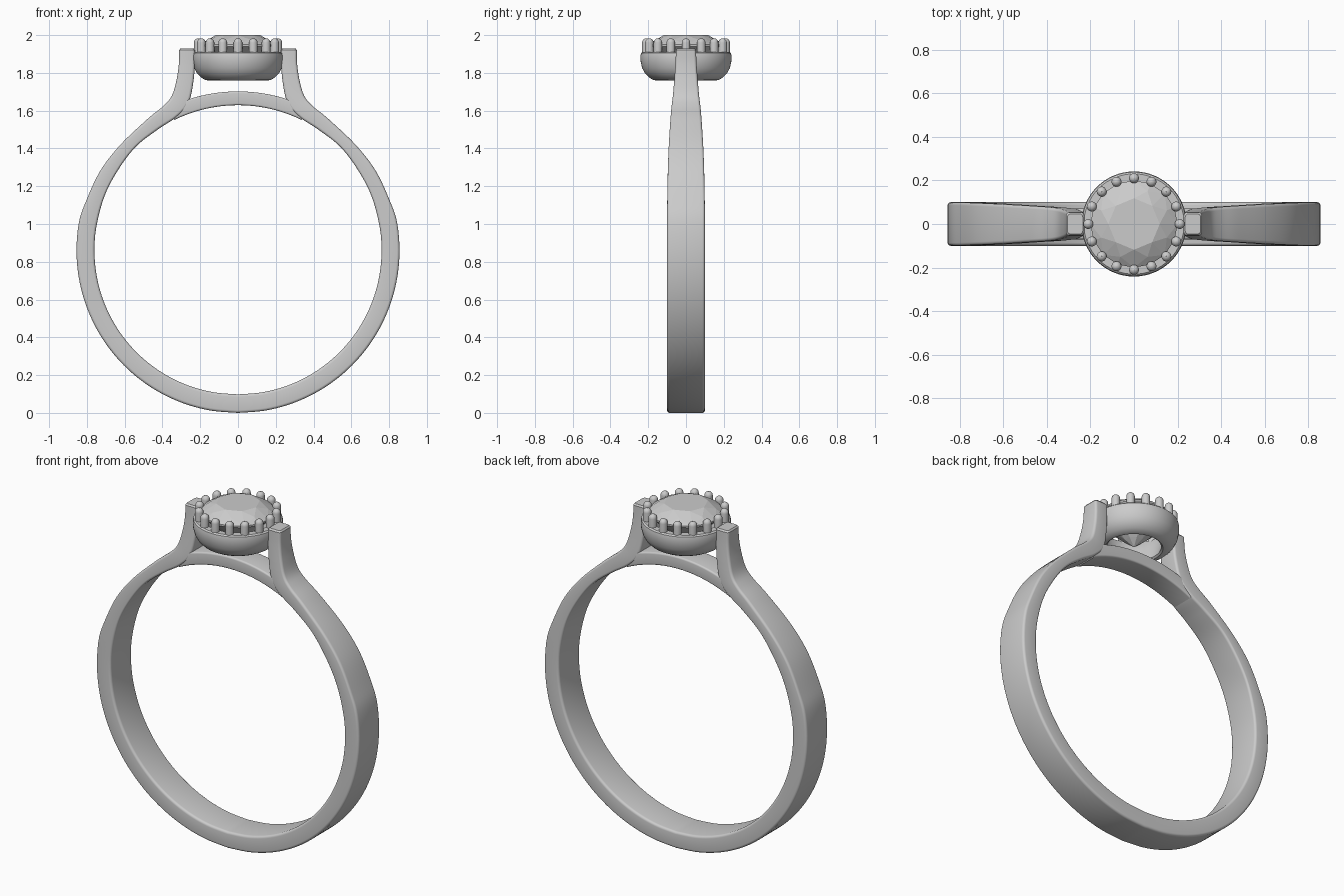
import bpy, bmesh
from math import sin, cos, pi, radians
from mathutils import Vector

if "Cube" in bpy.data.objects:
    bpy.data.objects.remove(bpy.data.objects["Cube"])

CZ = 0.86          # centre height of the finger hole


def finish(name, bm, smooth=True, angle=35):
    bmesh.ops.recalc_face_normals(bm, faces=bm.faces)
    me = bpy.data.meshes.new(name)
    bm.to_mesh(me)
    bm.free()
    ob = bpy.data.objects.new(name, me)
    bpy.context.collection.objects.link(ob)
    if smooth:
        bpy.ops.object.select_all(action='DESELECT')
        ob.select_set(True)
        bpy.context.view_layer.objects.active = ob
        bpy.ops.object.shade_smooth_by_angle(angle=radians(angle))
    return ob


def rounded_section(outer, inner, hw, r=0.014, seg=4):
    """Rounded rectangle between an outer and inner point, half width hw along y."""
    o, i = Vector((outer[0], 0, outer[1])), Vector((inner[0], 0, inner[1]))
    mid, half = (o + i) / 2, (o - i).length / 2
    d = (o - i).normalized()
    pts = []
    for k, (sy, sn) in enumerate([(1, 1), (-1, 1), (-1, -1), (1, -1)]):
        for s in range(seg + 1):
            a = pi / 2 * (k + s / seg)
            y = sy * (hw - r) + r * cos(a)
            n = sn * (half - r) + r * sin(a)
            pts.append(mid + d * n + Vector((0, y, 0)))
    return pts


def loft(name, sections):
    bm = bmesh.new()
    rings = [[bm.verts.new(p) for p in s] for s in sections]
    n = len(rings[0])
    for a, b in zip(rings, rings[1:]):
        for j in range(n):
            bm.faces.new((a[j], a[(j + 1) % n], b[(j + 1) % n], b[j]))
    bm.faces.new(rings[0])
    bm.faces.new(rings[-1])
    return finish(name, bm)


def smooth_path(rows, steps=6):
    """Catmull-Rom through rows of numbers."""
    rows = [rows[0]] + rows + [rows[-1]]
    out = []
    for a, b, c, d in zip(rows, rows[1:], rows[2:], rows[3:]):
        for s in range(steps):
            t = s / steps
            out.append([0.5 * (2 * q + (r - p) * t + (2 * p - 5 * q + 4 * r - w) * t * t
                               + (3 * q - p - 3 * r + w) * t ** 3)
                        for p, q, r, w in zip(a, b, c, d)])
    return out + [list(rows[-1])]


def spin_profile(name, profile, n, closed):
    bm = bmesh.new()
    rings = [[bm.verts.new((r * cos(2 * pi * k / n), r * sin(2 * pi * k / n), z))
              for k in range(n)] for r, z in profile]
    pairs = list(zip(rings, rings[1:])) + ([(rings[-1], rings[0])] if closed else [])
    for a, b in pairs:
        for k in range(n):
            bm.faces.new((a[k], a[(k + 1) % n], b[(k + 1) % n], b[k]))
    return finish(name, bm)


# Shank: right half as outer x, outer z, inner x, inner z, half width
half = []
for deg in range(-90, 11, 10):
    c, s = cos(radians(deg)), sin(radians(deg))
    half.append([0.855 * c, CZ + 0.86 * s, 0.76 * c, CZ + 0.762 * s, 0.1])
half += [
    [0.805, 1.12, 0.705, 1.152, 0.099],
    [0.73, 1.28, 0.632, 1.29, 0.096],
    [0.624, 1.418, 0.54, 1.41, 0.091],
    [0.48, 1.555, 0.425, 1.50, 0.083],
    [0.395, 1.625, 0.325, 1.567, 0.077],
    [0.35, 1.68, 0.262, 1.64, 0.07],
    [0.325, 1.765, 0.236, 1.755, 0.062],
    [0.313, 1.85, 0.229, 1.85, 0.056],
    [0.312, 1.92, 0.228, 1.92, 0.053],
]
path = smooth_path(half)
path.append([0.305, 1.929, 0.235, 1.929, 0.046])
left = [[-p[0], p[1], -p[2], p[3], p[4]] for p in reversed(path[1:])]
loft("shank", [rounded_section(p[0:2], p[2:4], p[4]) for p in left + path])

# Bridge arc closing the finger hole under the setting
arc = []
for k in range(25):
    a = radians(90 - 26 + 52 * k / 24)
    arc.append(rounded_section((0.84 * cos(a), CZ + 0.842 * sin(a)),
                               (0.767 * cos(a), CZ + 0.769 * sin(a)), 0.07, 0.01))
loft("bridge", arc)

# Cup-shaped bezel with an open bottom
spin_profile("bezel", [
    (0.145, 1.768), (0.155, 1.76), (0.172, 1.762), (0.195, 1.775), (0.217, 1.797),
    (0.232, 1.825), (0.24, 1.86), (0.241, 1.89), (0.238, 1.904), (0.23, 1.911),
    (0.195, 1.911), (0.188, 1.90), (0.165, 1.85)], 64, True)

# Faceted round gem from the hull of its corner points
bm = bmesh.new()


def corner_ring(n, r, z, turn=0.0):
    for k in range(n):
        a = 2 * pi * (k + turn) / n
        bm.verts.new((r * cos(a), r * sin(a), z))


corner_ring(8, 0.118, 2.0)
corner_ring(8, 0.163, 1.977, 0.5)
corner_ring(16, 0.2, 1.95)
corner_ring(16, 0.2, 1.94)
corner_ring(8, 0.05, 1.805, 0.5)
bm.verts.new((0, 0, 1.768))
bmesh.ops.convex_hull(bm, input=bm.verts)
finish("gem", bm, smooth=False)

# Sixteen round-tipped prongs
R = 0.023
tip = [(R * cos(pi / 2 * k / 5), 1.96 + R * sin(pi / 2 * k / 5)) for k in range(5)] + [(0.001, 1.983)]
for k in range(16):
    p = spin_profile(f"prong_{k + 1}", [(0.001, 1.885), (R, 1.89)] + tip, 14, False)
    p.location = (0.21 * cos(2 * pi * k / 16), 0.21 * sin(2 * pi * k / 16), 0)
